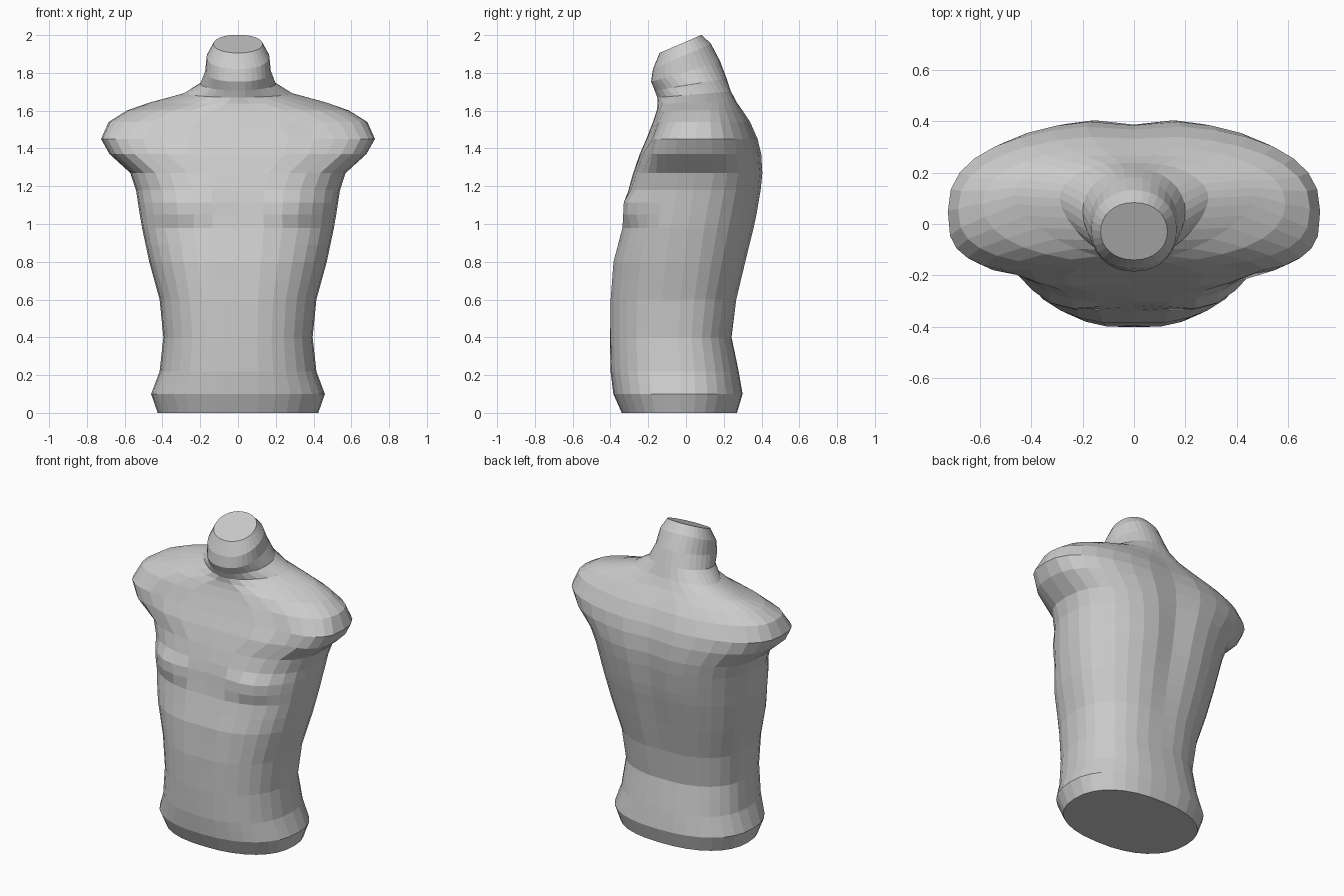
import bpy, bmesh
from math import cos, sin, pi, exp, copysign

SEGMENTS = 32

# Horizontal sections: z, half width, front y, back y, y of widest point, front/back squareness
BODY = [
    (0.00, 0.425, -0.340, 0.270, -0.03, 2.3, 2.3),
    (0.10, 0.460, -0.385, 0.300, -0.03, 2.3, 2.3),
    (0.22, 0.415, -0.400, 0.280, -0.03, 2.4, 2.3),
    (0.40, 0.395, -0.405, 0.245, -0.04, 2.4, 2.3),
    (0.60, 0.415, -0.405, 0.275, -0.03, 2.4, 2.3),
    (0.80, 0.470, -0.390, 0.325, -0.01, 2.4, 2.3),
    (0.98, 0.508, -0.340, 0.370, 0.01, 2.5, 2.3),
    (1.05, 0.520, -0.325, 0.385, 0.02, 2.4, 2.3),
    (1.18, 0.540, -0.305, 0.405, 0.04, 2.4, 2.4),
    (1.27, 0.570, -0.280, 0.412, 0.05, 2.6, 2.5),
]
SHOULDERS_AND_NECK = [
    (1.37, 0.680, -0.245, 0.405, 0.05, 3.2, 2.4),
    (1.45, 0.725, -0.210, 0.385, 0.05, 3.3, 2.4),
    (1.54, 0.685, -0.175, 0.345, 0.06, 2.8, 2.3),
    (1.60, 0.590, -0.155, 0.305, 0.08, 2.2, 2.2),
    (1.64, 0.470, -0.150, 0.275, 0.11, 1.6, 2.0),
    (1.68, 0.290, -0.152, 0.245, 0.10, 1.6, 2.0),
    (1.73, 0.200, -0.165, 0.220, 0.05, 1.9, 2.0),
    (1.80, 0.174, -0.185, 0.185, 0.00, 2.2, 2.0),
    (1.885, 0.166, -0.175, 0.135, -0.02, 2.2, 2.0),
    (1.955, 0.130, -0.140, 0.085, -0.03, 2.1, 2.1),
]


def refine(rows, max_gap):
    """Insert a section halfway wherever two sections are far apart."""
    out = [rows[0]]
    for a, b in zip(rows, rows[1:]):
        if b[0] - a[0] > max_gap:
            out.append(tuple((p + q) / 2 for p, q in zip(a, b)))
        out.append(b)
    return out


def spow(v, p):
    return copysign(abs(v) ** p, v) if abs(v) > 1e-6 else 0.0


def bump(v, centre, width):
    return exp(-((v - centre) / width) ** 2)


def section_point(row, i):
    z, w, front, back, yc, nf, nb = row
    a = 2 * pi * i / SEGMENTS
    s = sin(a)
    n = nf if s < 0 else nb
    x = w * spow(cos(a), 2 / n)
    y = yc + spow(s, 2 / n) * (yc - front if s < 0 else back - yc)
    side = abs(x)
    if s < -0.2:
        # chest muscles, hollows below them and stomach midline
        y -= 0.048 * bump(side, 0.30, 0.15) * bump(z, 1.09, 0.075)
        y += 0.010 * bump(side, 0.38, 0.12) * bump(z, 0.97, 0.05)
        y += 0.008 * bump(x, 0, 0.05) * bump(z, 0.70, 0.30)
        # crease between chest and shoulder
        crease = 0.52 - 0.615 * (z - 1.30)
        y += 0.022 * bump(side, crease, 0.07) * bump(z, 1.40, 0.12)
    elif s > 0.2:
        # spine groove between the back muscles
        y -= 0.028 * bump(x, 0, 0.10) * bump(z, 1.10, 0.5)
    # neck sections lean so the cut on top faces forward
    tilt = 0.43 * min(max((z - 1.63) / 0.25, 0), 1)
    return x, y, z + tilt * (y + 0.025)


# Torso: one faceted skin lofted from hips to neck
bm = bmesh.new()
rings = [[bm.verts.new(section_point(row, i)) for i in range(SEGMENTS)]
         for row in refine(BODY + SHOULDERS_AND_NECK, 0.115)]
for lo, hi in zip(rings, rings[1:]):
    for i in range(SEGMENTS):
        j = (i + 1) % SEGMENTS
        bm.faces.new((lo[i], lo[j], hi[j], hi[i]))

# Flat cuts at the hips and neck
bm.faces.new(rings[0][::-1])
bm.faces.new(rings[-1])
bmesh.ops.recalc_face_normals(bm, faces=bm.faces)

mesh = bpy.data.meshes.new("torso")
bm.to_mesh(mesh)
bm.free()
torso = bpy.data.objects.new("torso", mesh)
bpy.context.collection.objects.link(torso)
